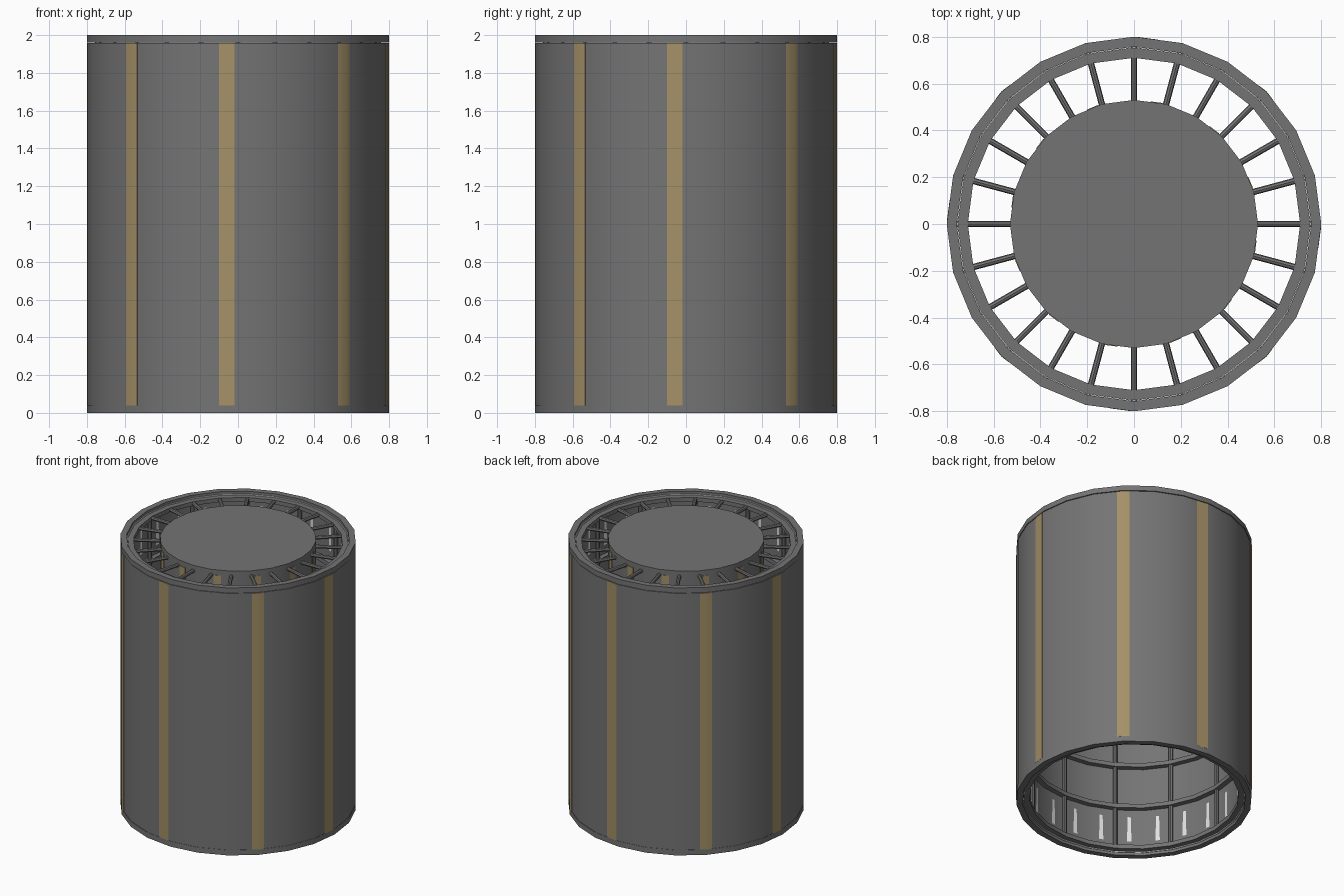
import bpy, bmesh, math
from mathutils import Matrix, Vector

if "Cube" in bpy.data.objects:
    bpy.data.objects.remove(bpy.data.objects["Cube"])

N = 24  # sides of every round part

def material(name, rgb):
    m = bpy.data.materials.new(name)
    m.diffuse_color = (*rgb, 1)
    m.use_nodes = True
    m.node_tree.nodes["Principled BSDF"].inputs["Base Color"].default_value = m.diffuse_color
    return m

GREY = material("dark_grey", (0.175, 0.175, 0.175))
TAN = material("tan", (0.37, 0.28, 0.135))
LIGHT = material("light_grey", (0.75, 0.75, 0.75))

def finish(bm, name, mat, smooth=True):
    bmesh.ops.recalc_face_normals(bm, faces=bm.faces[:])
    me = bpy.data.meshes.new(name)
    bm.to_mesh(me)
    bm.free()
    ob = bpy.data.objects.new(name, me)
    bpy.context.collection.objects.link(ob)
    me.materials.append(mat)
    if smooth:
        bpy.ops.object.select_all(action='DESELECT')
        ob.select_set(True)
        bpy.context.view_layer.objects.active = ob
        bpy.ops.object.shade_smooth_by_angle(angle=math.radians(30))
    return ob

def polar(r, deg, z):
    """Angle is measured from the front (-y) towards +x."""
    a = math.radians(deg)
    return Vector((r * math.sin(a), -r * math.cos(a), z))

def add_tube(bm, r_in, r_out, z0, z1):
    prof = [(r_in, z0), (r_out, z0), (r_out, z1), (r_in, z1)]
    rows = [[bm.verts.new(polar(r, i * 360 / N, z)) for r, z in prof] for i in range(N)]
    for i in range(N):
        a, b = rows[i], rows[(i + 1) % N]
        for j in range(4):
            k = (j + 1) % 4
            bm.faces.new((a[j], b[j], b[k], a[k]))

def tube(name, mat, *dims):
    bm = bmesh.new()
    add_tube(bm, *dims)
    return finish(bm, name, mat)

def add_rod(bm, p, q, r, sides=8):
    d = q - p
    m = Matrix.Translation((p + q) / 2) @ d.to_track_quat('Z', 'Y').to_matrix().to_4x4()
    bmesh.ops.create_cone(bm, cap_ends=True, segments=sides, radius1=r, radius2=r,
                          depth=d.length, matrix=m)

def poly_radius(r, deg):
    """Distance to the flat-sided wall of corner radius r at this angle."""
    step = 360 / N
    off = (deg % step) - step / 2
    return r * math.cos(math.radians(step / 2)) / math.cos(math.radians(off))

def stripes(name, r, centres, half, z0, z1):
    """Thin plates that follow the flat-sided wall."""
    bm = bmesh.new()
    for c in centres:
        corner = round(c / 15) * 15
        angs = [c - half, c + half]
        if angs[0] < corner < angs[1]:
            angs.insert(1, corner)
        rows = []
        for a in angs:
            pr = poly_radius(r, a)
            rows.append([bm.verts.new(polar(pr + o, a, z))
                         for o, z in ((-.002, z0), (.003, z0), (.003, z1), (-.002, z1))])
        for a, b in zip(rows, rows[1:]):
            for j in range(4):
                k = (j + 1) % 4
                bm.faces.new((a[j], b[j], b[k], a[k]))
        bm.faces.new(rows[0])
        bm.faces.new(rows[-1][::-1])
    finish(bm, name, TAN)

# outer casing with rims, light lining and inner skin
tube("top_rim", GREY, .757, .8, 1.962, 2.0)
tube("bottom_rim", GREY, .757, .8, 0, .04)
tube("outer_shell", GREY, .757, .798, .04, 1.958)
tube("light_lining", LIGHT, .751, .756, .02, 1.98)
tube("inner_skin", GREY, .748, .751, .03, 1.97)

# tan stripes: one near each main direction, one on each diagonal
stripes("outer_stripes", .798, [a + 90 * k for k in range(4) for a in (-4.3, 44.8)],
        3.05, .04, 1.957)

# inner frame of hoops and uprights
bm = bmesh.new()
for i in range(7):
    z = .04 + .32 * i
    add_tube(bm, .71, .749, z - .015, z + .015)
finish(bm, "frame_hoops", GREY)
bm = bmesh.new()
for i in range(12):
    add_rod(bm, polar(.73, i * 30, .04), polar(.73, i * 30, 1.96), .015)
finish(bm, "frame_uprights", GREY)

# small light patches where the lining shows on the wall, low and high
bm = bmesh.new()
for i in range(N):
    a = (i + .5) * 15
    rr = .748 * math.cos(math.radians(7.5)) - .002
    for z0, z1 in ((.1, .29), (1.72, 1.9)):
        bm.faces.new([bm.verts.new(polar(rr, a + s, z))
                      for s, z in ((-1.2, z0), (1.2, z0), (.8, z1), (-.8, z1))])
finish(bm, "lining_patches", LIGHT, smooth=False)

# central drum
bm = bmesh.new()
bmesh.ops.create_cone(bm, cap_ends=True, segments=N, radius1=.53, radius2=.53, depth=1.0,
                      matrix=Matrix.Translation((0, 0, 1.5)))
finish(bm, "central_drum", GREY)
stripes("drum_stripes", .53, [-10.5 + 30 * k for k in range(12)], 2.8, 1.03, 1.96)

# spokes between drum and frame
bm = bmesh.new()
for i in range(N):
    add_rod(bm, polar(.51, i * 15, 1.96), polar(.756, i * 15, 1.96), .0135)
finish(bm, "spokes", GREY)
